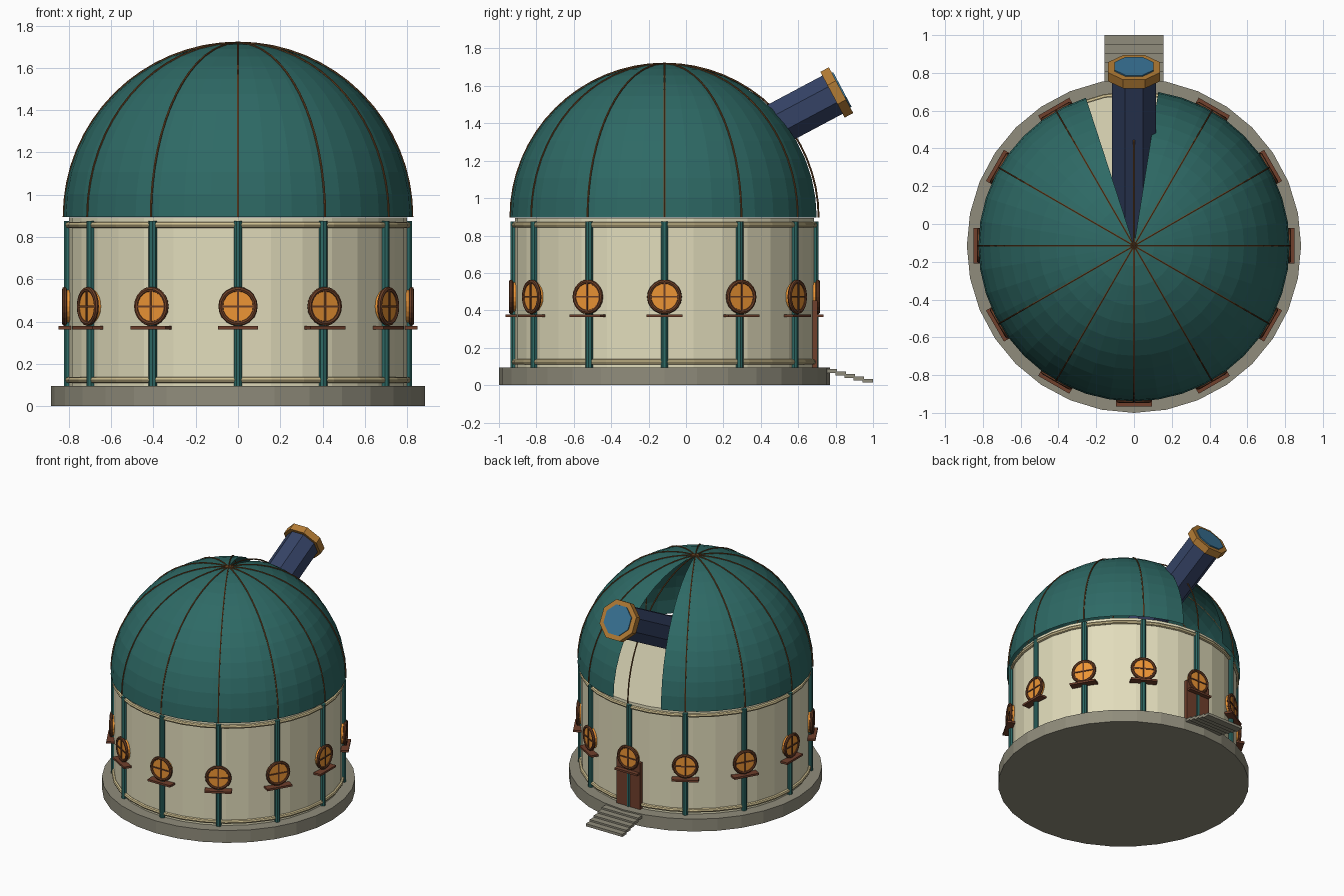
import bpy, bmesh
from math import pi, sin, cos, radians, atan2, degrees
from mathutils import Matrix, Vector

if "Cube" in bpy.data.objects:
    bpy.data.objects.remove(bpy.data.objects["Cube"])

CY = -0.115                      # building axis
T = Matrix.Translation
AXIS = T((0, CY, 0))
ANGLES = [radians(30 * i) for i in range(12)]


def mat(name, rgb):
    m = bpy.data.materials.new(name)
    m.diffuse_color = (*rgb, 1)
    m.use_nodes = True
    m.node_tree.nodes["Principled BSDF"].inputs["Base Color"].default_value = m.diffuse_color
    return m


STONE = mat("stone", (0.28, 0.265, 0.20))
CREAM = mat("cream", (0.76, 0.72, 0.50))
TRIM = mat("trim", (0.62, 0.52, 0.28))
TEAL = mat("teal", (0.027, 0.142, 0.13))
BRONZE = mat("bronze", (0.15, 0.065, 0.02))
FRAME = mat("frame_brown", (0.15, 0.05, 0.02))
WOOD = mat("wood", (0.16, 0.05, 0.025))
GLOW = mat("amber_glass", (0.85, 0.30, 0.035))
NAVY = mat("navy", (0.035, 0.055, 0.13))
GOLD = mat("gold", (0.45, 0.20, 0.035))
LENS = mat("lens_blue", (0.04, 0.17, 0.30))


def finish(name, bm, material):
    bmesh.ops.recalc_face_normals(bm, faces=bm.faces)
    me = bpy.data.meshes.new(name)
    bm.to_mesh(me)
    bm.free()
    me.materials.append(material)
    ob = bpy.data.objects.new(name, me)
    bpy.context.collection.objects.link(ob)
    return ob


def cyl(bm, r, z0, z1, segs, m=Matrix()):
    bmesh.ops.create_cone(bm, cap_ends=True, segments=segs, radius1=r, radius2=r,
                          depth=z1 - z0, matrix=m @ T((0, 0, (z0 + z1) / 2)))


def box(bm, size, m=Matrix()):
    bmesh.ops.create_cube(bm, size=1, matrix=m @ Matrix.Diagonal((*size, 1)))


def lathe(bm, pts, segs, m=Matrix(), closed=False, sweep=2 * pi):
    """Revolve an (r, z) profile about local z."""
    full = sweep > 6.28
    rows = [[bm.verts.new(m @ Vector((r * cos(sweep * i / segs), r * sin(sweep * i / segs), z)))
             for r, z in pts] for i in range(segs if full else segs + 1)]
    n = len(pts)
    for i in range(segs):
        a, b = rows[i], rows[(i + 1) % len(rows)]
        for j in range(n if closed else n - 1):
            k = (j + 1) % n
            bm.faces.new((a[j], b[j], b[k], a[k]))


def circle(r, minor, sides, z=0):
    return [(r + minor * cos(2 * pi * i / sides), z + minor * sin(2 * pi * i / sides))
            for i in range(sides)]


def radial(a, r, z):
    """Frame on the wall: local x outward, y sideways, z up."""
    return AXIS @ Matrix.Rotation(a, 4, 'Z') @ T((r, 0, z))


# base and wall drum
bm = bmesh.new()
cyl(bm, 0.885, 0, 0.095, 32, AXIS)
finish("base", bm, STONE)
bm = bmesh.new()
cyl(bm, 0.80, 0.09, 0.893, 32, AXIS)
finish("wall", bm, CREAM)

# trim rings around the wall
bm = bmesh.new()
for z in (0.124, 0.857):
    lathe(bm, circle(0.803, 0.015, 8, z), 32, AXIS @ Matrix.Rotation(pi / 2, 4, 'Z'), closed=True)
finish("wall_trim", bm, TRIM)

# dome shell with open slit
bm = bmesh.new()
N = 12
lathe(bm, [(0.824 * cos(pi / 2 * i / N), 0.895 + 0.822 * sin(pi / 2 * i / N)) for i in range(N + 1)],
      40, AXIS)
bmesh.ops.remove_doubles(bm, verts=bm.verts, dist=1e-4)
slit = []
for f in bm.faces:
    c = f.calc_center_median()
    if 81 < degrees(atan2(c.y - CY, c.x)) < 108:
        slit.append(f)
bmesh.ops.delete(bm, geom=slit, context='FACES')
finish("dome", bm, TEAL)

# dome ribs, quarter arcs from rim to apex
bm = bmesh.new()
for a in ANGLES:
    m = radial(a, 0, 0.895) @ Matrix.Rotation(pi / 2, 4, 'X')
    lathe(bm, circle(0.824, 0.005, 6), 16, m, closed=True, sweep=pi / 2)
finish("dome_ribs", bm, BRONZE)

# wall pillars
bm = bmesh.new()
for a in ANGLES:
    cyl(bm, 0.02, 0.092, 0.876, 8, radial(a, 0.805, 0) @ Matrix.Rotation(pi / 8, 4, 'Z'))
finish("pillars", bm, TEAL)

# round windows: glass, frame with cross bars, sill
glass, frame, sill = bmesh.new(), bmesh.new(), bmesh.new()
for a in ANGLES:
    m = radial(a, 0.82, 0.472)
    face = m @ Matrix.Rotation(pi / 2, 4, 'Y')
    cyl(glass, 0.08, -0.025, 0.0045, 20, face)
    lathe(frame, circle(0.081, 0.012, 8), 20, face, closed=True)
    box(frame, (0.02, 0.009, 0.16), m)
    box(frame, (0.02, 0.16, 0.009), m)
    box(sill, (0.06, 0.19, 0.015), radial(a, 0.82, 0.371))
finish("window_glass", glass, GLOW)
finish("window_frames", frame, FRAME)
finish("window_sills", sill, WOOD)

# door at the back
bm = bmesh.new()
box(bm, (0.04, 0.2, 0.36), radial(pi / 2, 0.798, 0.272))
finish("door", bm, WOOD)

# entrance steps
bm = bmesh.new()
for i in range(5):
    box(bm, (0.31, 0.055, 0.02), T((0, 0.78 + 0.048 * i, 0.075 - 0.013 * i)))
finish("steps", bm, STONE)

# telescope pointing out of the slit; local z runs along the tube
TILT = T((0, 0.829, 1.577)) @ Matrix.Rotation(-radians(62), 4, 'X') @ Matrix.Rotation(pi / 8, 4, 'Z')
bm = bmesh.new()
cyl(bm, 0.125, -1.0, -0.02, 8, TILT)
finish("telescope_tube", bm, NAVY)
bm = bmesh.new()
cyl(bm, 0.15, -0.052, 0, 8, TILT)
finish("telescope_rim", bm, GOLD)
bm = bmesh.new()
cyl(bm, 0.113, -0.01, 0.008, 8, TILT)
finish("telescope_lens", bm, LENS)
